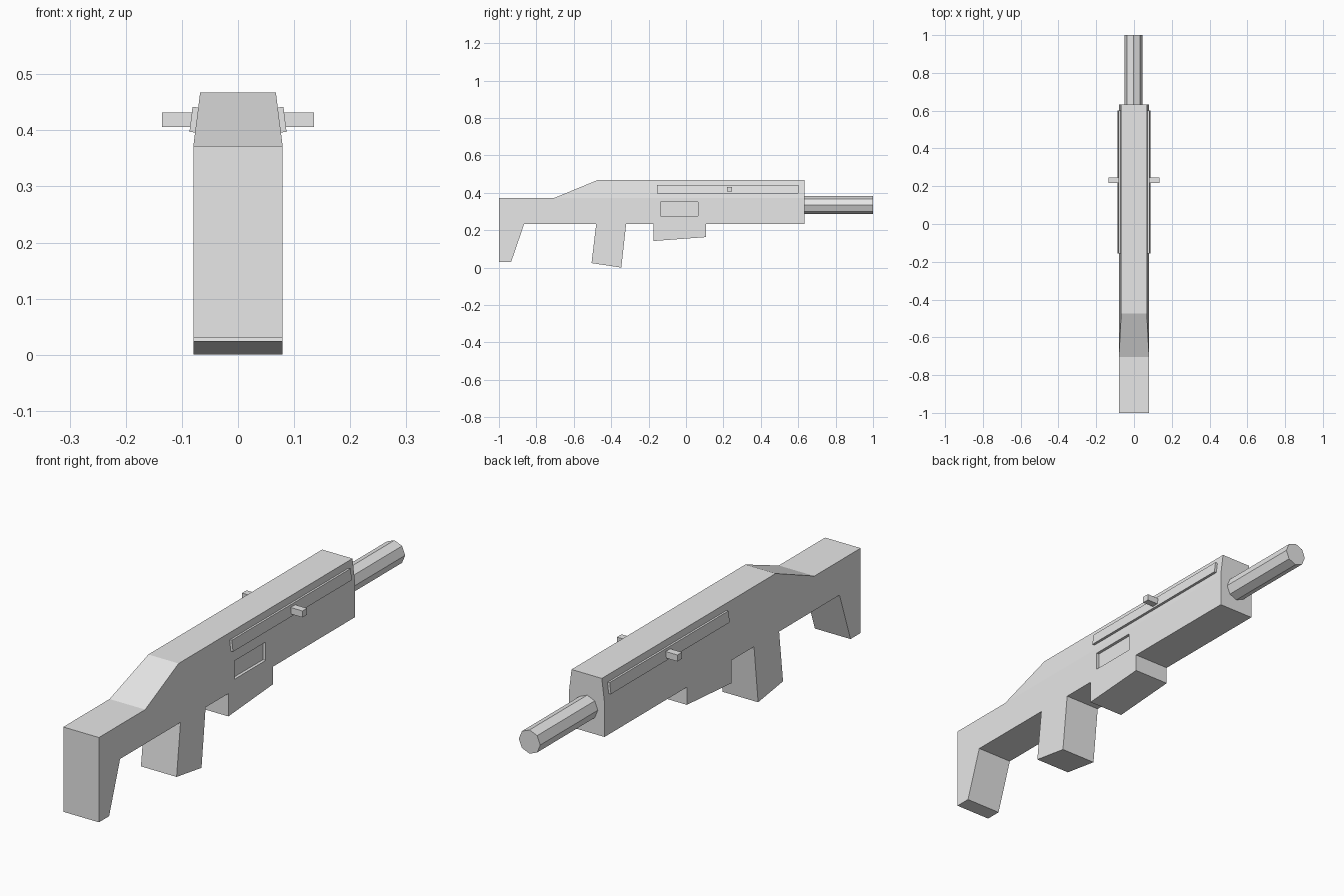
import bpy
import bmesh
import math
from mathutils import Vector

cube = bpy.data.objects.get("Cube")
if cube:
    bpy.data.objects.remove(cube, do_unlink=True)

# One flat grey for everything
grey = bpy.data.materials.new("plain_grey")
grey.use_nodes = True
grey.diffuse_color = (0.8, 0.8, 0.8, 1)
grey.node_tree.nodes["Principled BSDF"].inputs["Base Color"].default_value = (0.8, 0.8, 0.8, 1)


def prism(name, profile, axis, start, end, shape=None):
    """Extrude a flat profile along 'x' (profile is y, z) or 'y' (profile is x, z)."""
    def place(p, t):
        return (t, p[0], p[1]) if axis == "x" else (p[0], t, p[1])

    bm = bmesh.new()
    face = bm.faces.new([bm.verts.new(place(p, start)) for p in profile])
    moved = bmesh.ops.extrude_face_region(bm, geom=[face])["geom"]
    step = Vector((end - start, 0, 0) if axis == "x" else (0, end - start, 0))
    bmesh.ops.translate(bm, vec=step, verts=[g for g in moved if isinstance(g, bmesh.types.BMVert)])
    if shape:
        shape(bm)
    bmesh.ops.recalc_face_normals(bm, faces=bm.faces)
    mesh = bpy.data.meshes.new(name)
    bm.to_mesh(mesh)
    bm.free()
    mesh.materials.append(grey)
    obj = bpy.data.objects.new(name, mesh)
    bpy.context.collection.objects.link(obj)
    return obj


def rect(a0, b0, a1, b1):
    return [(a0, b0), (a1, b0), (a1, b1), (a0, b1)]


HALF = 0.0795
SHOULDER = 0.372


def taper_top(bm):
    # Crease the sides at shoulder height and narrow everything above it
    bmesh.ops.bisect_plane(bm, geom=bm.verts[:] + bm.edges[:] + bm.faces[:], dist=1e-5,
                           plane_co=(0, 0, SHOULDER), plane_no=(0, 0, 1))
    for v in bm.verts:
        if v.co.z > SHOULDER + 0.01:
            v.co.x *= 0.85


# Body: stock, grip, magazine and receiver share one side profile
outline = [
    (-1, 0.03), (-0.935, 0.03), (-0.865, 0.234),         # stock heel
    (-0.48, 0.234), (-0.505, 0.024), (-0.346, 0),        # grip
    (-0.32, 0.234), (-0.175, 0.234),
    (-0.175, 0.142), (0.108, 0.163), (0.108, 0.234),     # magazine
    (0.633, 0.234), (0.633, 0.467),                      # receiver end
    (-0.475, 0.467), (-0.705, SHOULDER), (-1, SHOULDER),
]
body = prism("body", outline, "x", -HALF, HALF, taper_top)

# Shallow port sunk into the left side
cutter = prism("port_cutter", rect(-0.137, 0.277, 0.063, 0.351), "x", HALF - 0.012, HALF + 0.05)
cutter.hide_render = True
cut = body.modifiers.new("port", "BOOLEAN")
cut.operation = "DIFFERENCE"
cut.solver = "EXACT"
cut.object = cutter
bpy.context.view_layer.objects.active = body
bpy.ops.object.modifier_apply(modifier=cut.name)
bpy.data.objects.remove(cutter, do_unlink=True)

# Octagonal barrel with an edge on top
barrel = [(-0.002 + 0.048 * math.sin(k * math.tau / 8), 0.334 + 0.048 * math.cos(k * math.tau / 8))
          for k in range(8)]
prism("barrel", barrel, "y", 0.6, 1)

# Raised rail and bolt handle on each side
for side, s in (("left", 1), ("right", -1)):
    rail = [(s * x, z) for x, z in ((0.06, 0.395), (0.0865, 0.397), (0.081, 0.442), (0.06, 0.439))]
    prism(side + "_rail", rail, "y", -0.155, 0.602)
    prism(side + "_bolt_handle", rect(0.218, 0.406, 0.247, 0.432), "x", s * 0.06, s * 0.135)
